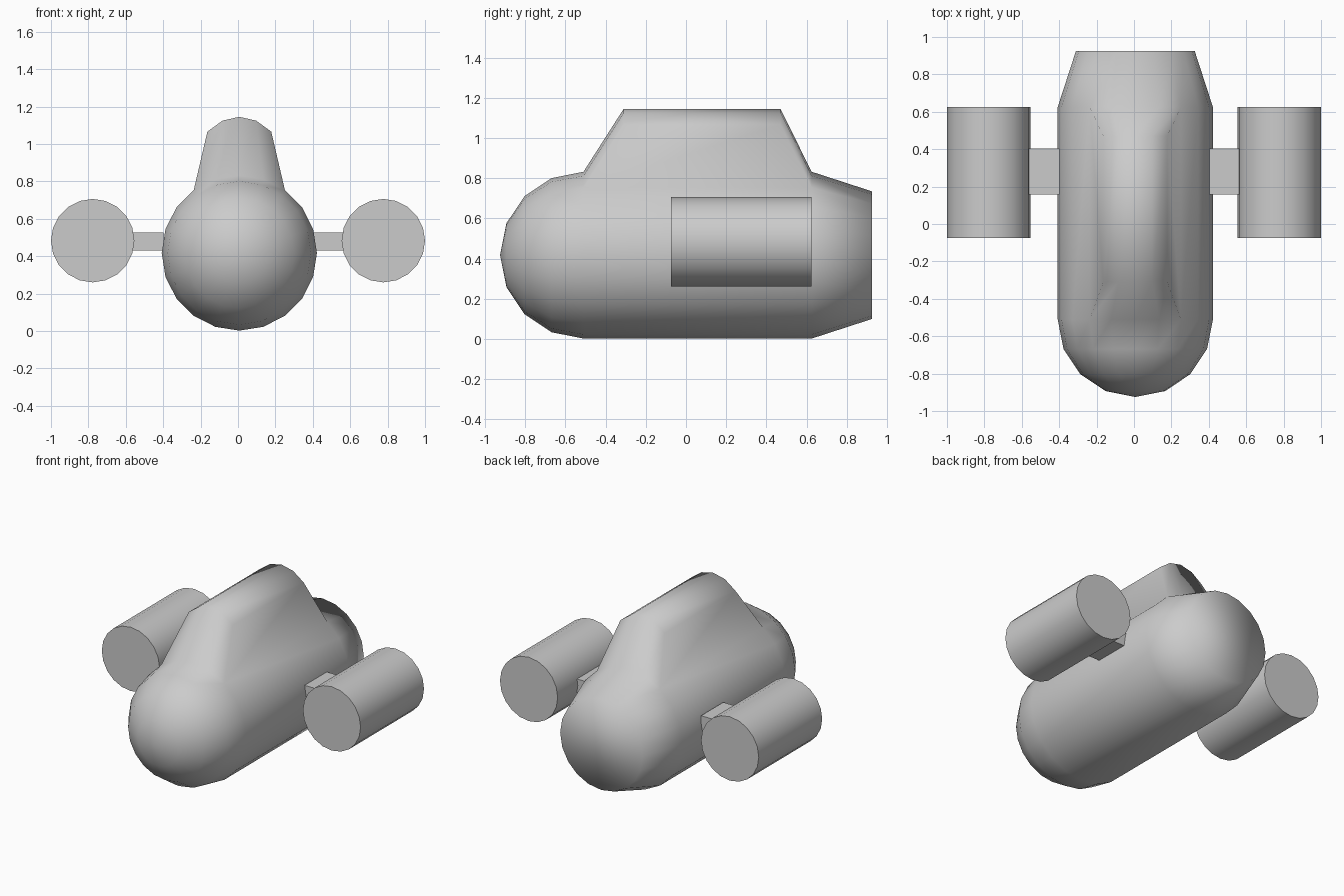
import bpy, bmesh, math
from mathutils import Vector

if "Cube" in bpy.data.objects:
    bpy.data.objects.remove(bpy.data.objects["Cube"])

SIDES = 20
R, CX, CZ = 0.415, 0.007, 0.417
NOSE_Y, TAPER_Y, TAIL_Y = -0.51, 0.625, 0.925


def finish(name, bm):
    bmesh.ops.recalc_face_normals(bm, faces=bm.faces)
    mesh = bpy.data.meshes.new(name)
    bm.to_mesh(mesh)
    bm.free()
    ob = bpy.data.objects.new(name, mesh)
    bpy.context.collection.objects.link(ob)
    return ob


def ring(bm, r, y, cx=CX, cz=CZ):
    # vertex 0 sits at the top
    step = math.tau / SIDES
    return [bm.verts.new((cx + r * math.sin(i * step), y, cz + r * math.cos(i * step)))
            for i in range(SIDES)]


def bridge(bm, a, b):
    return [bm.faces.new((a[i], a[(i + 1) % SIDES], b[(i + 1) % SIDES], b[i]))
            for i in range(SIDES)]


# Hull: round nose, straight barrel, tapered flat tail
bm = bmesh.new()
tip = bm.verts.new((CX, NOSE_Y - R, CZ))
angles = [math.radians(a) for a in (67.5, 45, 22.5)]
profile = [(R * math.cos(a), NOSE_Y - R * math.sin(a)) for a in angles]
profile += [(R, NOSE_Y), (R, TAPER_Y), (0.3175, TAIL_Y)]
rings = [ring(bm, r, y) for r, y in profile]
for i in range(SIDES):
    bm.faces.new((tip, rings[0][(i + 1) % SIDES], rings[0][i]))
strips = [bridge(bm, a, b) for a, b in zip(rings, rings[1:])]
bm.faces.new(rings[-1])

# Tower: top four barrel faces pulled up and narrowed
bmesh.ops.recalc_face_normals(bm, faces=bm.faces)
top = [strips[3][i] for i in (-2, -1, 0, 1)]
made = bmesh.ops.extrude_face_region(bm, geom=top)["geom"]
old = [f for f in top if f.is_valid]
if old:
    bmesh.ops.delete(bm, geom=old, context='FACES')
for v in made:
    if isinstance(v, bmesh.types.BMVert):
        v.co.x = CX + (v.co.x - CX) * 0.7
        v.co.y = -0.31 if v.co.y < 0 else 0.47
        v.co.z += 0.313
hull = finish("hull", bm)
for p in hull.data.polygons:
    p.use_smooth = True

for side, label in ((-1, "left"), (1, "right")):
    # Thruster pod
    bm = bmesh.new()
    a = ring(bm, 0.223, -0.075, side * 0.777, 0.483)
    b = ring(bm, 0.223, 0.625, side * 0.777, 0.483)
    bridge(bm, a, b)
    bm.faces.new(a)
    bm.faces.new(b)
    pod = finish(label + "_pod", bm)
    bpy.ops.object.select_all(action='DESELECT')
    pod.select_set(True)
    bpy.context.view_layer.objects.active = pod
    bpy.ops.object.shade_smooth_by_angle(angle=math.radians(40))

    # Strut joining the pod to the hull
    bm = bmesh.new()
    bmesh.ops.create_cube(bm, size=1)
    bmesh.ops.scale(bm, vec=(0.17, 0.245, 0.096), verts=bm.verts)
    bmesh.ops.translate(bm, vec=Vector((side * 0.483, 0.28, 0.479)), verts=bm.verts)
    finish(label + "_strut", bm)
